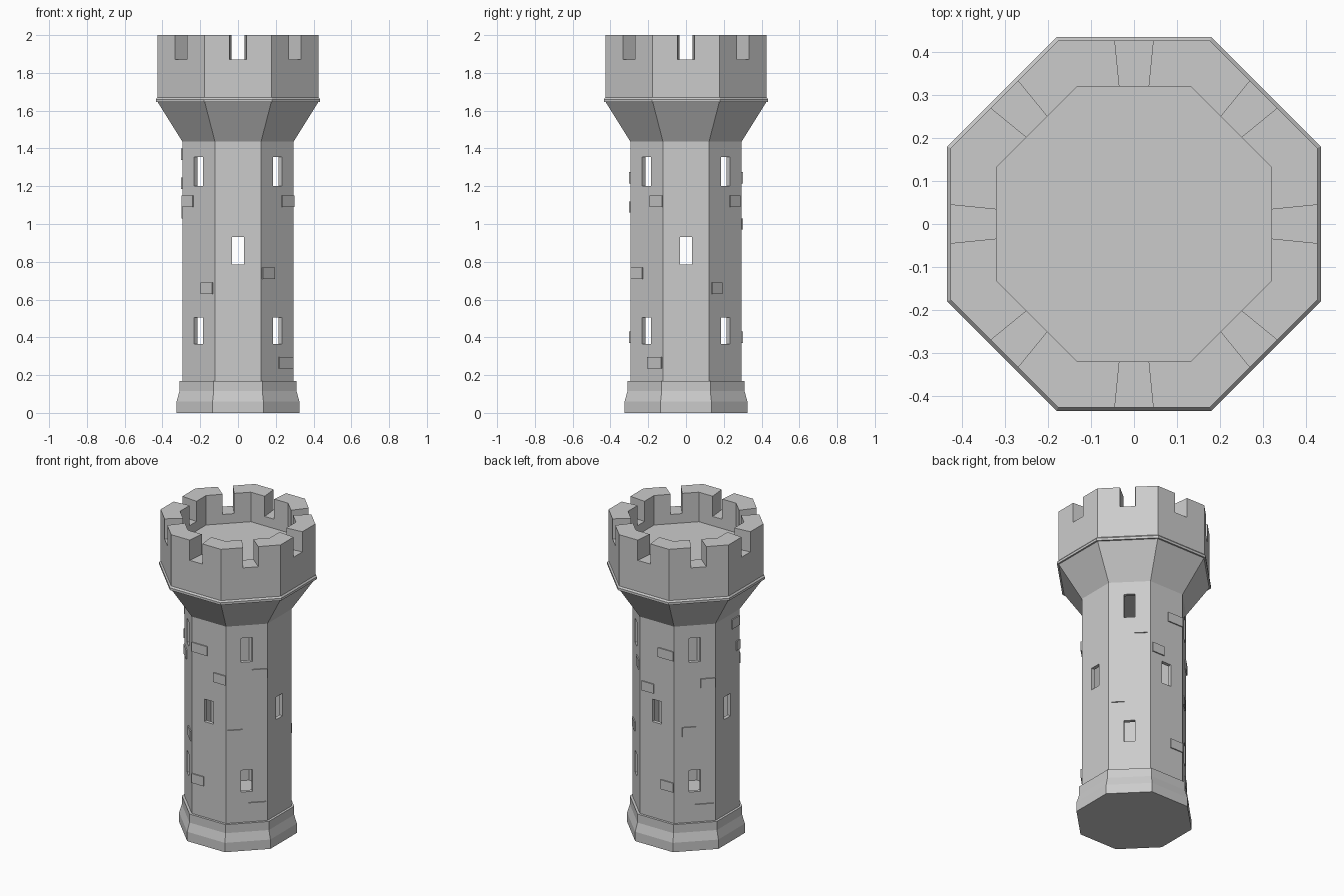
import bpy, bmesh
from math import pi, cos, sin, radians

if "Cube" in bpy.data.objects:
    bpy.data.objects.remove(bpy.data.objects["Cube"])

K = 1 / cos(pi / 8)  # flat-to-corner ratio of an octagon


def finish(name, bm):
    bmesh.ops.recalc_face_normals(bm, faces=bm.faces)
    me = bpy.data.meshes.new(name)
    bm.to_mesh(me)
    bm.free()
    ob = bpy.data.objects.new(name, me)
    bpy.context.collection.objects.link(ob)
    return ob


def octagon(name, profile, loop=False):
    """Eight-sided solid from (distance to flat, height) pairs."""
    bm = bmesh.new()
    rings = [[bm.verts.new((r * K * cos(pi / 8 + i * pi / 4),
                            r * K * sin(pi / 8 + i * pi / 4), z)) for i in range(8)]
             for r, z in profile]
    pairs = list(zip(rings, rings[1:]))
    if loop:
        pairs.append((rings[-1], rings[0]))
    else:
        bm.faces.new(rings[0])
        bm.faces.new(rings[-1])
    for a, b in pairs:
        for i in range(8):
            j = (i + 1) % 8
            bm.faces.new((a[i], a[j], b[j], b[i]))
    return finish(name, bm)


def face_block(bm, deg, r0, r1, u0, u1, z0, z1, grow=0.0):
    """Block on the tower face at angle deg; u runs sideways, grow widens it outwards."""
    c, s = cos(radians(deg)), sin(radians(deg))
    v = []
    for r, g in ((r0, 0), (r1, grow)):
        for u, z in ((u0 - g, z0), (u1 + g, z0), (u1 + g, z1), (u0 - g, z1)):
            v.append(bm.verts.new((r * c - u * s, r * s + u * c, z)))
    for f in ((0, 1, 2, 3), (4, 5, 6, 7), (0, 1, 5, 4), (1, 2, 6, 5), (2, 3, 7, 6), (3, 0, 4, 7)):
        bm.faces.new([v[i] for i in f])


def cut(ob, cutter):
    cutter.hide_render = True
    cutter.hide_viewport = True
    cutter.display_type = 'WIRE'
    m = ob.modifiers.new("openings", 'BOOLEAN')
    m.object = cutter
    m.operation = 'DIFFERENCE'
    m.solver = 'EXACT'


# stepped foot
octagon("base", [(.325, 0), (.325, .06), (.31, .115), (.31, .17)])

# hollow shaft with through windows
shaft = octagon("shaft", [(.295, .165), (.295, 1.445), (.272, 1.445), (.272, .165)], loop=True)
bm = bmesh.new()
for k in range(4):
    face_block(bm, 90 * k, .2, .4, -.033, .033, .785, .93)
    for z0, z1 in ((.365, .505), (1.2, 1.355)):
        face_block(bm, 90 * k + 45, .2, .4, -.033, .033, z0, z1)
cut(shaft, finish("window_cutter", bm))

# flared crown with ledge, parapet and sunken floor
crown = octagon("crown", [(.295, 1.437), (.425, 1.645), (.435, 1.645), (.435, 1.66), (.427, 1.67),
                          (.427, 2), (.32, 2), (.32, 1.81)])
bm = bmesh.new()
for k in range(8):
    face_block(bm, 45 * k, .29, .47, -.031, .031, 1.87, 2.1, grow=.018)
cut(crown, finish("crenel_cutter", bm))

# raised stones: face angle -> (u0, u1, centre height)
stones = {
    -90: [(-.12, -.01, 1.245), (.034, .122, 1.09), (-.12, -.036, .4)],
    -45: [(.03, .122, 1.12), (-.115, -.026, .74), (.01, .115, .265)],
    -135: [(-.122, -.037, 1.12), (.02, .108, .66)],
    90: [(.01, .12, 1.245), (-.107, -.02, 1.0), (.03, .12, .4)],
    45: [(.03, .105, 1.12), (-.105, -.03, .66)],
    135: [(.035, .122, 1.06), (-.075, .006, .755), (0, .11, .255)],
    180: [(.04, .12, 1.37), (.085, .122, 1.215)],
}
bm = bmesh.new()
for deg, items in stones.items():
    for u0, u1, z in items:
        face_block(bm, deg, .285, .302, u0, u1, z - .03, z + .03)
finish("raised_stones", bm)
